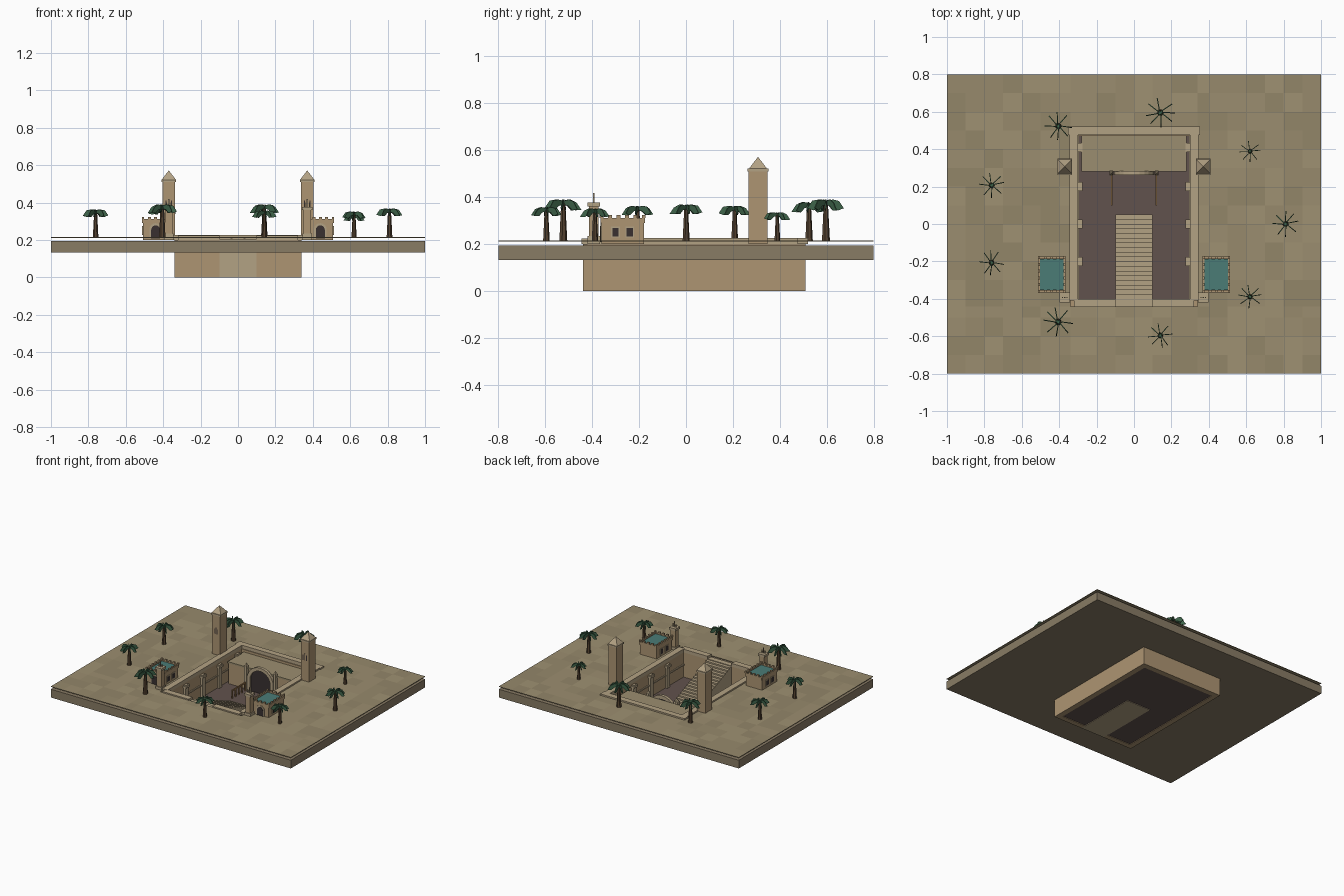
import bpy, bmesh, math, random
from mathutils import Matrix, Vector

if "Cube" in bpy.data.objects:
    bpy.data.objects.remove(bpy.data.objects["Cube"])
random.seed(4)

def mat(name, r, g, b):
    m = bpy.data.materials.new(name)
    m.diffuse_color = (r, g, b, 1)
    m.use_nodes = True
    m.node_tree.nodes["Principled BSDF"].inputs["Base Color"].default_value = m.diffuse_color
    return m

SAND = [mat("sand_%d" % i, .33 * k, .27 * k, .16 * k) for i, k in enumerate((1, .94, .88, 1.05))]
EARTH = mat("earth", .25, .2, .13)
WALL = mat("wall_stone", .42, .3, .17)
LIGHT = mat("pale_stone", .45, .36, .23)
FLOOR = mat("floor_stone", .12, .085, .075)
DARK = mat("dark_opening", .04, .03, .03)
WATER = mat("teal_roof", .07, .2, .18)
TRUNK = mat("palm_bark", .09, .055, .03)
LEAF = mat("palm_leaf", .05, .13, .07)
WOOD = mat("timber", .35, .2, .08)

class Part:
    """Collects boxes, prisms and cones into one named object."""
    def __init__(self, name, *mats):
        self.name, self.mats, self.bm = name, mats, bmesh.new()

    def box(self, x0, x1, y0, y1, z0, z1, m=0):
        M = Matrix.Translation(((x0 + x1) / 2, (y0 + y1) / 2, (z0 + z1) / 2)) @ Matrix.Diagonal((x1 - x0, y1 - y0, z1 - z0, 1))
        r = bmesh.ops.create_cube(self.bm, size=1, matrix=M)
        for f in {f for v in r["verts"] for f in v.link_faces}:
            f.material_index = m

    def cone(self, x, y, z0, z1, r0, r1, n=8, rot=0.0):
        bmesh.ops.create_cone(self.bm, cap_ends=True, segments=n, radius1=r0, radius2=r1, depth=z1 - z0,
                              matrix=Matrix.Translation((x, y, (z0 + z1) / 2)) @ Matrix.Rotation(rot, 4, "Z"))

    def prism(self, pts, depth, M, m=0):
        f = self.bm.faces.new([self.bm.verts.new(M @ Vector((a, 0, b))) for a, b in pts])
        r = bmesh.ops.extrude_face_region(self.bm, geom=[f])
        vs = [g for g in r["geom"] if isinstance(g, bmesh.types.BMVert)]
        bmesh.ops.translate(self.bm, verts=vs, vec=M.to_3x3() @ Vector((0, depth, 0)))
        for face in {f for v in vs for f in v.link_faces} | {f}:
            face.material_index = m

    def done(self):
        bmesh.ops.recalc_face_normals(self.bm, faces=self.bm.faces)
        me = bpy.data.meshes.new(self.name)
        self.bm.to_mesh(me)
        self.bm.free()
        for m in self.mats:
            me.materials.append(m)
        ob = bpy.data.objects.new(self.name, me)
        bpy.context.collection.objects.link(ob)
        return ob

T = Matrix.Translation
def arch_pts(w, h, n=8):
    return [(-w, 0), (w, 0)] + [(w * math.cos(math.pi * i / n), h - w + w * math.sin(math.pi * i / n)) for i in range(n + 1)]

# Ground slab, four strips round the pit
p = Part("ground_slab", EARTH)
for a in ((-1, -.34, -.8, .8), (.34, 1, -.8, .8), (-.34, .34, -.8, -.44), (-.34, .34, .51, .8)):
    p.box(*a, .132, .194)
p.done()

# Thin paving sheet of varied sand tiles floating just above the slab
p = Part("sand_paving", *SAND)
xs = [-1, -.9, -.8, -.7, -.6, -.5, -.4, -.34, -.2, -.1, 0, .1, .2, .34, .4, .5, .6, .7, .8, .9, 1]
ys = [-.8, -.7, -.6, -.5, -.44, -.3, -.2, -.1, 0, .1, .2, .3, .4, .5, .6, .7, .8]
grid = [[p.bm.verts.new((x, y, .215)) for y in ys] for x in xs]
for i in range(len(xs) - 1):
    for j in range(len(ys) - 1):
        if -.34 <= xs[i] < .34 and -.44 <= ys[j] < .5:
            continue
        f = p.bm.faces.new((grid[i][j], grid[i + 1][j], grid[i + 1][j + 1], grid[i][j + 1]))
        f.material_index = random.randrange(4)
bmesh.ops.delete(p.bm, geom=[v for v in p.bm.verts if not v.link_faces], context="VERTS")
ob = p.done()
s = ob.modifiers.new("thickness", "SOLIDIFY")
s.thickness = .004

# Sunken court: walls, floor, coping
p = Part("court_walls", WALL)
p.box(-.34, .34, .47, .51, 0, .2)
for s in (-1, 1):
    p.box(*sorted((s * .3, s * .34)), -.4, .47, 0, .2)
    p.box(*sorted((s * .1, s * .34)), -.44, -.4, 0, .2)
p.done()
p = Part("court_floor", FLOOR)
p.box(-.3, .3, -.4, .47, .004, .015)
p.done()
p = Part("court_coping", LIGHT)
p.box(-.352, .352, .475, .52, .2, .226)
for s in (-1, 1):
    p.box(*sorted((s * .3, s * .345)), -.41, .475, .2, .226)
    p.box(*sorted((s * .1, s * .32)), -.445, -.4, .2, .224)
p.done()

# Pilasters with caps along the side walls
p = Part("court_pilasters", LIGHT)
for s in (-1, 1):
    for y in (-.2, 0, .2, .41):
        p.box(*sorted((s * .3, s * .284)), y - .018, y + .018, .015, .19)
        p.box(*sorted((s * .3, s * .276)), y - .024, y + .024, .17, .185)
    p.box(*sorted((s * .3, s * .293)), -.4, .47, .105, .115)
p.done()

# Stairs going down from the front edge
p = Part("court_stairs", LIGHT)
p.box(-.1, .1, -.44, -.4, 0, .205)
N = 18
pts = [(-.4, 0)]
for i in range(N):
    z = .2 - i * .185 / N
    pts += [(-.4 + i * .025, z), (-.4 + (i + 1) * .025, z)]
pts.append((.05, 0))
p.prism(pts, .2, T((.1, 0, 0)) @ Matrix.Rotation(math.pi / 2, 4, "Z"))
p.done()

# Raised terrace at the back and its arched gate
p = Part("back_terrace", SAND[0], WALL)
p.box(-.28, .28, .285, .47, .015, .17, 1)
p.box(-.282, .282, .28, .47, .17, .182, 0)
p.done()
p = Part("gate_door", DARK)
p.prism(arch_pts(.085, .19), .008, T((0, .275, .015)))
p.done()
p = Part("gate_arch", LIGHT)
R = [(math.cos(math.pi * i / 12), math.sin(math.pi * i / 12)) for i in range(13)]
for y in (.262,):
    ring = [(.11 * c, .105 + .11 * s) for c, s in R] + [(.085 * c, .105 + .085 * s) for c, s in reversed(R)]
    p.prism(ring, .022, T((0, y, 0)))
for s in (-1, 1):
    p.box(*sorted((s * .085, s * .11)), .262, .284, .015, .105)
    p.box(*sorted((s * .112, s * .13)), .26, .285, .015, .2)
    p.cone(s * .121, .272, .2, .222, .013, 0, 4, math.pi / 4)
p.done()
p = Part("gate_side_rails", WOOD)
for s in (-1, 1):
    p.box(s * .12 - .004, s * .12 + .004, .1, .262, .07, .08)
    for i in range(5):
        p.box(s * .12 - .004, s * .12 + .004, .1 + i * .038, .108 + i * .038, .015, .07)
p.done()

for s, side in ((-1, "left"), (1, "right")):
    # Tall back tower with pyramid cap
    p = Part(side + "_tower", WALL, DARK)
    x, y = s * .37, .307
    p.box(x - .034, x + .034, y - .04, y + .04, .2, .515)
    for k in (-1, 0, 1):
        p.box(x + k * .014 - .003, x + k * .014 + .003, y - .0412, y, .37, .41 + (k == 0) * .01, 1)
    p.done()
    p = Part(side + "_tower_cap", LIGHT)
    p.box(x - .038, x + .038, y - .044, y + .044, .51, .522)
    q = len(p.bm.verts)
    p.cone(x, y, .522, .572, .054, 0, 4, math.pi / 4)
    p.done()

    # Small gate post with three finials
    p = Part(side + "_gate_post", WALL, LIGHT)
    y = -.393
    p.box(x - .02, x + .02, y - .02, y + .02, .2, .36)
    p.box(x - .027, x + .027, y - .027, y + .027, .36, .377, 1)
    p.box(x - .026, x + .026, y - .026, y + .026, .2, .235, 1)
    for k in (-1, 0, 1):
        p.box(x + k * .012 - .003, x + k * .012 + .003, y - .003, y + .003, .377, .4 + (k == 0) * .018, 1)
    p.done()

    # Pavilion: body, parapet with merlons, teal roof, openings
    p = Part(side + "_pavilion", WALL, LIGHT, DARK, WATER)
    x, y, w, d = s * .44, -.27, .068, .09
    p.box(x - w, x + w, y - d, y + d, .2, .295)
    for k in (-1, 1):
        p.box(x + k * w - .005, x + k * w + .005, y - d - .004, y + d + .004, .29, .312)
        p.box(x - w, x + w, y + k * d - .005, y + k * d + .005, .29, .312)
        for i in range(6):
            yy = y - d + i * d / 2.5
            p.box(x + k * w - .006, x + k * w + .006, yy - .008, yy + .008, .312, .324)
        for i in range(1, 4):
            xx = x - w + i * w / 2
            p.box(xx - .008, xx + .008, y + k * d - .006, y + k * d + .006, .312, .324)
        for yy in (y - .03, y + .03):
            xo = x + k * w
            p.box(xo - .004, xo + .004, yy - .019, yy + .019, .228, .274, 1)
            p.box(xo - .005, xo + .005, yy - .013, yy + .013, .233, .268, 2)
    p.box(x - w + .006, x + w - .006, y - d + .006, y + d - .006, .295, .305, 3)
    p.prism(arch_pts(.034, .082), .01, T((x, y - d - .005, .208)), 1)
    p.prism(arch_pts(.024, .07), .01, T((x, y - d - .007, .208)), 2)
    p.done()

# Nine palms on an ellipse: tapered trunk and upright blade fronds
tops = [.355, .325, .375, .365, .35, .35, .375, .345, .34]
for i, top in enumerate(tops):
    a = math.radians(40 * i)
    x, y = .81 * math.cos(a), .605 * math.sin(a)
    k = .75 + (top - .325) * 6
    p = Part("palm_trunk_%d" % (i + 1), TRUNK)
    p.cone(x, y, .213, top, .017 * k, .009 * k, 7)
    p.done()
    p = Part("palm_fronds_%d" % (i + 1), LEAF)
    for j in range(8):
        b = math.tau * j / 8 + random.uniform(-.2, .2)
        M = T((x, y, top)) @ Matrix.Rotation(b, 4, "Z") @ Matrix.Scale(k, 4)
        h = random.uniform(-.004, .006)
        p.prism([(0, -.006), (.028, -.012), (.05, -.03), (.075, -.026 + h), (.055, .004 + h), (.03, .014), (0, .008)], .005, M)
    p.done()
